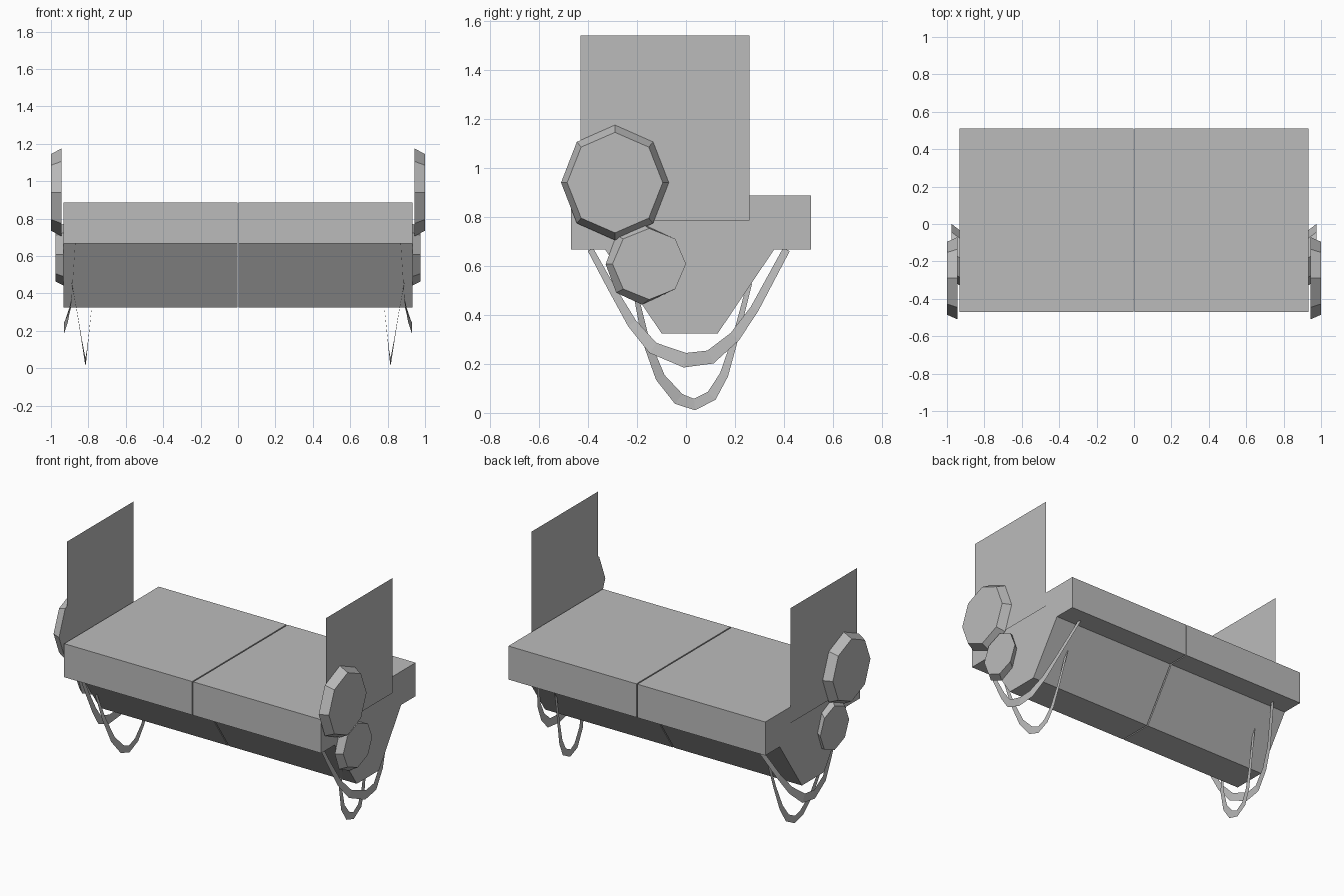
import bpy, bmesh
from math import cos, sin, pi
from mathutils import Vector

cube = bpy.data.objects.get("Cube")
if cube:
    bpy.data.objects.remove(cube)

grey = bpy.data.materials.new("plain_grey")
grey.use_nodes = True
COLOUR = (0.5, 0.5, 0.5, 1)
grey.diffuse_color = COLOUR
grey.node_tree.nodes["Principled BSDF"].inputs["Base Color"].default_value = COLOUR


def finish(name, bm):
    """Turn one side's bmesh into an object mirrored across x."""
    mesh = bpy.data.meshes.new(name)
    bm.normal_update()
    bm.to_mesh(mesh)
    bm.free()
    mesh.materials.append(grey)
    obj = bpy.data.objects.new(name, mesh)
    bpy.context.collection.objects.link(obj)
    obj.modifiers.new("Mirror", "MIRROR").use_mirror_merge = False
    return obj


def loft(name, x0, ring0, x1, ring1):
    """Closed solid between two (y, z) outlines."""
    bm = bmesh.new()
    a = [bm.verts.new((x0, y, z)) for y, z in ring0]
    b = [bm.verts.new((x1, y, z)) for y, z in ring1]
    n = len(a)
    for i in range(n):
        j = (i + 1) % n
        bm.faces.new((a[i], a[j], b[j], b[i]))
    bm.faces.new(a)
    bm.faces.new(b)
    bmesh.ops.recalc_face_normals(bm, faces=bm.faces)
    return finish(name, bm)


def octagon(cy, cz, ry, rz):
    return [(cy + ry * cos(k * pi / 4), cz + rz * sin(k * pi / 4)) for k in range(8)]


def ribbon(name, path):
    """Flat strap along (x, y, z, width) points, its face turned sideways."""
    bm = bmesh.new()
    pts = [Vector(p[:3]) for p in path]
    rows = []
    for i, p in enumerate(pts):
        t = pts[min(i + 1, len(pts) - 1)] - pts[max(i - 1, 0)]
        side = Vector((0, -t.z, t.y)).normalized() * path[i][3] / 2
        rows.append((bm.verts.new(p + side), bm.verts.new(p - side)))
    for (a, b), (c, d) in zip(rows, rows[1:]):
        bm.faces.new((a, b, d, c))
    return finish(name, bm)


# Two body halves with a narrow gap between them
body = [(-0.47, 0.667), (-0.47, 0.887), (0.51, 0.887), (0.51, 0.667),
        (0.36, 0.667), (0.13, 0.325), (-0.10, 0.325), (-0.33, 0.667)]
loft("body_half", 0.004, body, 0.933, body)

# Upright end panels
bm = bmesh.new()
bm.faces.new([bm.verts.new((0.94, y, z)) for y, z in
              ((-0.43, 0.785), (0.26, 0.785), (0.26, 1.54), (-0.43, 1.54))])
finish("end_panel", bm)

# Eight-sided bosses on each end
loft("upper_boss", 0.943, octagon(-0.29, 0.94, 0.22, 0.235),
     1.0, octagon(-0.29, 0.94, 0.195, 0.205))
loft("lower_boss", 0.933, octagon(-0.18, 0.607, 0.148, 0.165),
     0.975, octagon(-0.15, 0.608, 0.15, 0.145))

# Hanging straps under each end
ribbon("outer_strap", [
    (0.87, -0.39, 0.667, 0.025), (0.88, -0.31, 0.52, 0.03),
    (0.89, -0.22, 0.365, 0.04), (0.91, -0.135, 0.265, 0.05),
    (0.93, -0.005, 0.215, 0.06), (0.925, 0.1, 0.228, 0.058),
    (0.90, 0.2, 0.312, 0.045), (0.87, 0.28, 0.425, 0.035),
    (0.79, 0.41, 0.667, 0.03)])
ribbon("inner_strap", [
    (0.89, -0.2, 0.46, 0.02), (0.86, -0.165, 0.3, 0.03),
    (0.835, -0.105, 0.145, 0.04), (0.82, -0.03, 0.057, 0.05),
    (0.815, 0.035, 0.034, 0.047), (0.81, 0.105, 0.07, 0.045),
    (0.80, 0.155, 0.155, 0.035), (0.785, 0.2, 0.3, 0.025),
    (0.765, 0.26, 0.53, 0.02)])
